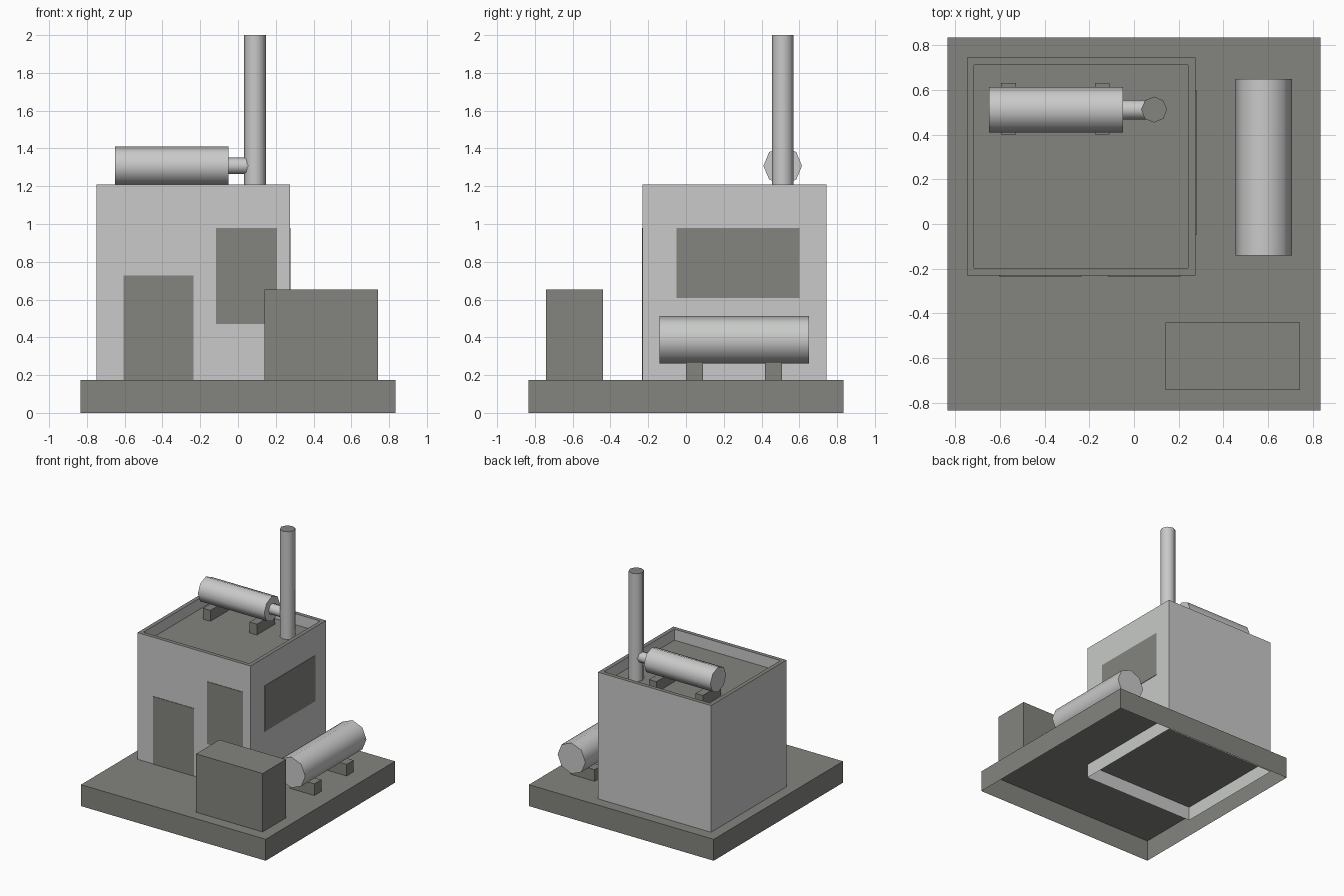
import bpy, bmesh, math
from mathutils import Matrix

if "Cube" in bpy.data.objects:
    bpy.data.objects.remove(bpy.data.objects["Cube"])


def material(name, rgb):
    m = bpy.data.materials.new(name)
    m.diffuse_color = (*rgb, 1)
    m.use_nodes = True
    m.node_tree.nodes["Principled BSDF"].inputs["Base Color"].default_value = m.diffuse_color
    return m


LIGHT = material("light grey", (0.58, 0.59, 0.58))
DARK = material("dark grey", (0.23, 0.235, 0.21))


def finish(name, bm, mats):
    me = bpy.data.meshes.new(name)
    bm.to_mesh(me)
    bm.free()
    for m in mats:
        me.materials.append(m)
    ob = bpy.data.objects.new(name, me)
    bpy.context.collection.objects.link(ob)
    return ob


def box_mesh(x, y, z):
    bm = bmesh.new()
    size = (x[1] - x[0], y[1] - y[0], z[1] - z[0])
    mid = (sum(x) / 2, sum(y) / 2, sum(z) / 2)
    bmesh.ops.create_cube(bm, size=1, matrix=Matrix.Translation(mid) @ Matrix.Diagonal((*size, 1)))
    return bm


def face_along(bm, sign):
    return next(f for f in bm.faces if f.normal.z * sign > 0.9)


def box(name, x, y, z, mat=DARK):
    return finish(name, box_mesh(x, y, z), [mat])


def cylinder(name, center, radius, length, axis="Z", dark_top=False):
    bm = bmesh.new()
    turn = {"X": Matrix.Rotation(math.pi / 2, 4, "Y"),
            "Y": Matrix.Rotation(math.pi / 2, 4, "X"),
            "Z": Matrix.Identity(4)}[axis]
    bmesh.ops.create_cone(bm, cap_ends=True, segments=8, radius1=radius, radius2=radius,
                          depth=length, matrix=Matrix.Translation(center) @ turn)
    bm.normal_update()
    # eight sides with vertices on the axes, smooth around and sharp at the caps
    for f in bm.faces:
        f.smooth = len(f.verts) == 4
        if dark_top and f.normal.z > 0.9:
            f.material_index = 1
    ob = finish(name, bm, [LIGHT, DARK])
    ob.data.set_sharp_from_angle(angle=math.radians(50))
    return ob


# Ground slab, hollow underneath
bm = box_mesh((-0.835, 0.835), (-0.835, 0.835), (0, 0.175))
bm.normal_update()
bmesh.ops.delete(bm, geom=[face_along(bm, -1)], context="FACES")
finish("base_slab", bm, [DARK])

# Building shell with a parapet around a sunken roof; walls reach into the slab
bm = box_mesh((-0.748, 0.275), (-0.23, 0.745), (0.06, 1.21))
bm.normal_update()
bmesh.ops.delete(bm, geom=[face_along(bm, -1)], context="FACES")
roof = face_along(bm, 1)
bmesh.ops.inset_region(bm, faces=[roof], thickness=0.046)
inner = bmesh.ops.extrude_face_region(bm, geom=[roof])["geom"]
bmesh.ops.translate(bm, verts=[v for v in inner if isinstance(v, bmesh.types.BMVert)],
                    vec=(0, 0, -0.09))
if roof.is_valid:
    bmesh.ops.delete(bm, geom=[roof], context="FACES_ONLY")
bm.normal_update()
for f in bm.faces:
    f.material_index = 1 if f.normal.z > 0.9 else 0
finish("building", bm, [LIGHT, DARK])

# Door and windows as thin plates
box("door", (-0.605, -0.235), (-0.234, -0.229), (0.175, 0.728))
box("front_window", (-0.117, 0.207), (-0.234, -0.229), (0.47, 0.98))
box("side_window", (0.274, 0.279), (-0.05, 0.6), (0.607, 0.98))

# Equipment cabinet in front
box("cabinet", (0.14, 0.742), (-0.742, -0.44), (0.175, 0.652))

# Side tank on two feet
cylinder("side_tank", (0.58, 0.255, 0.388), 0.126, 0.79, "Y")
for i, y in enumerate((0.0, 0.418)):
    box(f"tank_foot_{i + 1}", (0.47, 0.69), (y, y + 0.09), (0.175, 0.27))

# Roof drum on two feet, joined by a pipe to the chimney
cylinder("roof_drum", (-0.35, 0.512, 1.308), 0.102, 0.6, "X")
for i, x in enumerate((-0.595, -0.175)):
    box(f"drum_foot_{i + 1}", (x, x + 0.066), (0.4, 0.632), (1.12, 1.209))
cylinder("connecting_pipe", (0.015, 0.512, 1.308), 0.044, 0.13, "X")
cylinder("chimney", (0.09, 0.512, 1.56), 0.058, 0.88, "Z", dark_top=True)
